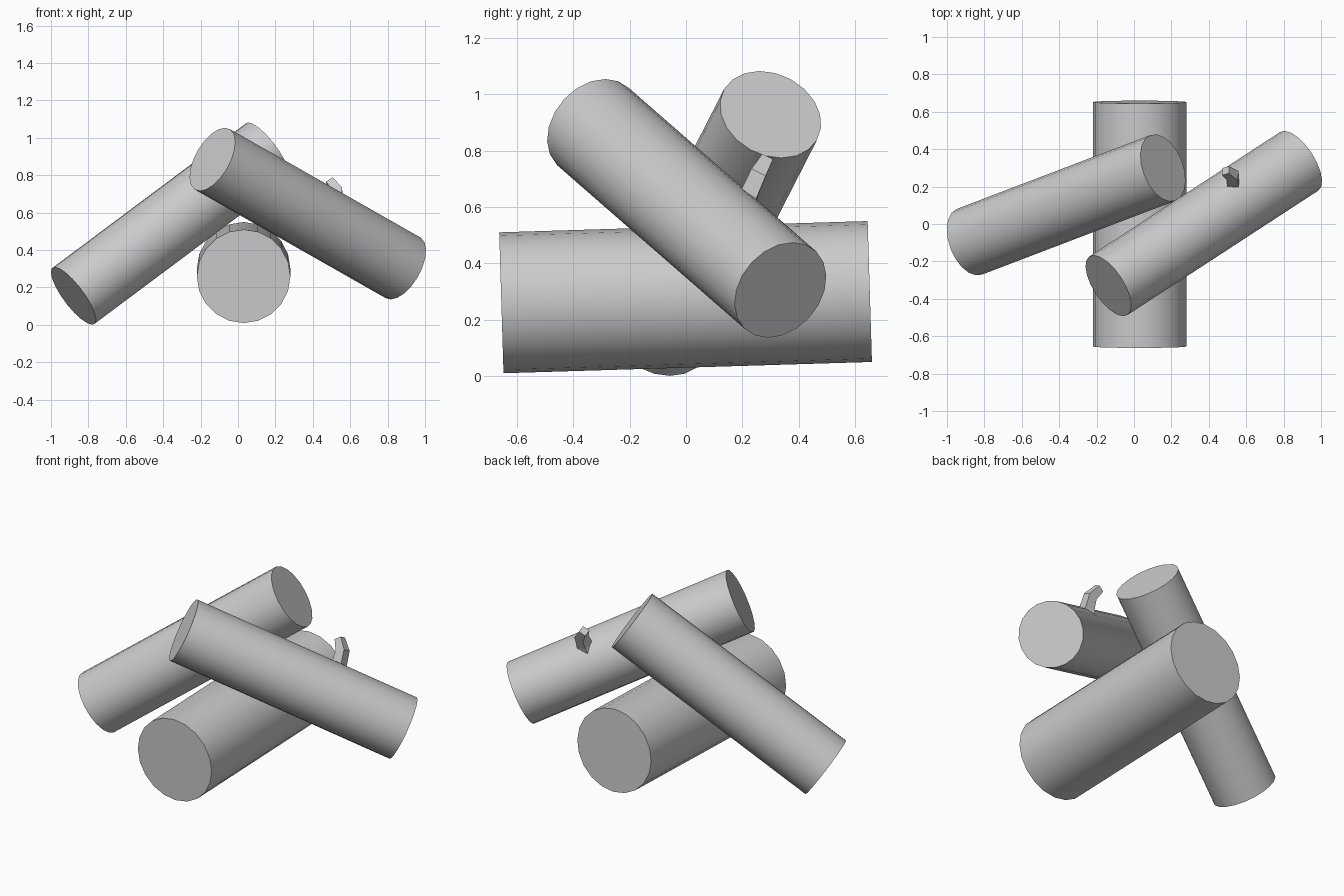
import bpy
import math
from mathutils import Vector

if "Cube" in bpy.data.objects:
    bpy.data.objects.remove(bpy.data.objects["Cube"])


def log(name, start, end, radius):
    """Cylinder between two end centres, smooth sides and flat caps."""
    a, b = Vector(start), Vector(end)
    axis = b - a
    bpy.ops.mesh.primitive_cylinder_add(
        vertices=20, radius=radius, depth=axis.length,
        location=(a + b) / 2,
        rotation=axis.to_track_quat('Z', 'Y').to_euler())
    ob = bpy.context.object
    ob.name = name
    bpy.ops.object.shade_smooth_by_angle(angle=math.radians(30))
    return ob


# Three stacked logs
log("bottom_log", (0.03, -0.655, 0.26), (0.03, 0.652, 0.30), 0.25)
log("left_leaning_log", (-0.88, -0.095, 0.155), (0.155, 0.30, 0.928), 0.188)
log("right_leaning_log", (0.883, 0.335, 0.305), (-0.137, -0.33, 0.885), 0.187)

# Small curled twig stub growing from the right log
path = [(0.50, 0.20, 0.55, 1.1), (0.53, 0.225, 0.65, 1.1),
        (0.53, 0.255, 0.715, 1.0), (0.49, 0.285, 0.768, 0.75)]
curve = bpy.data.curves.new("twig", 'CURVE')
curve.dimensions = '3D'
curve.bevel_depth = 0.04
curve.bevel_resolution = 0
curve.use_fill_caps = True
spline = curve.splines.new('POLY')
spline.points.add(len(path) - 1)
for p, (x, y, z, r) in zip(spline.points, path):
    p.co = (x, y, z, 1)
    p.radius = r
spline.use_smooth = False
twig = bpy.data.objects.new("twig", curve)
bpy.context.collection.objects.link(twig)
